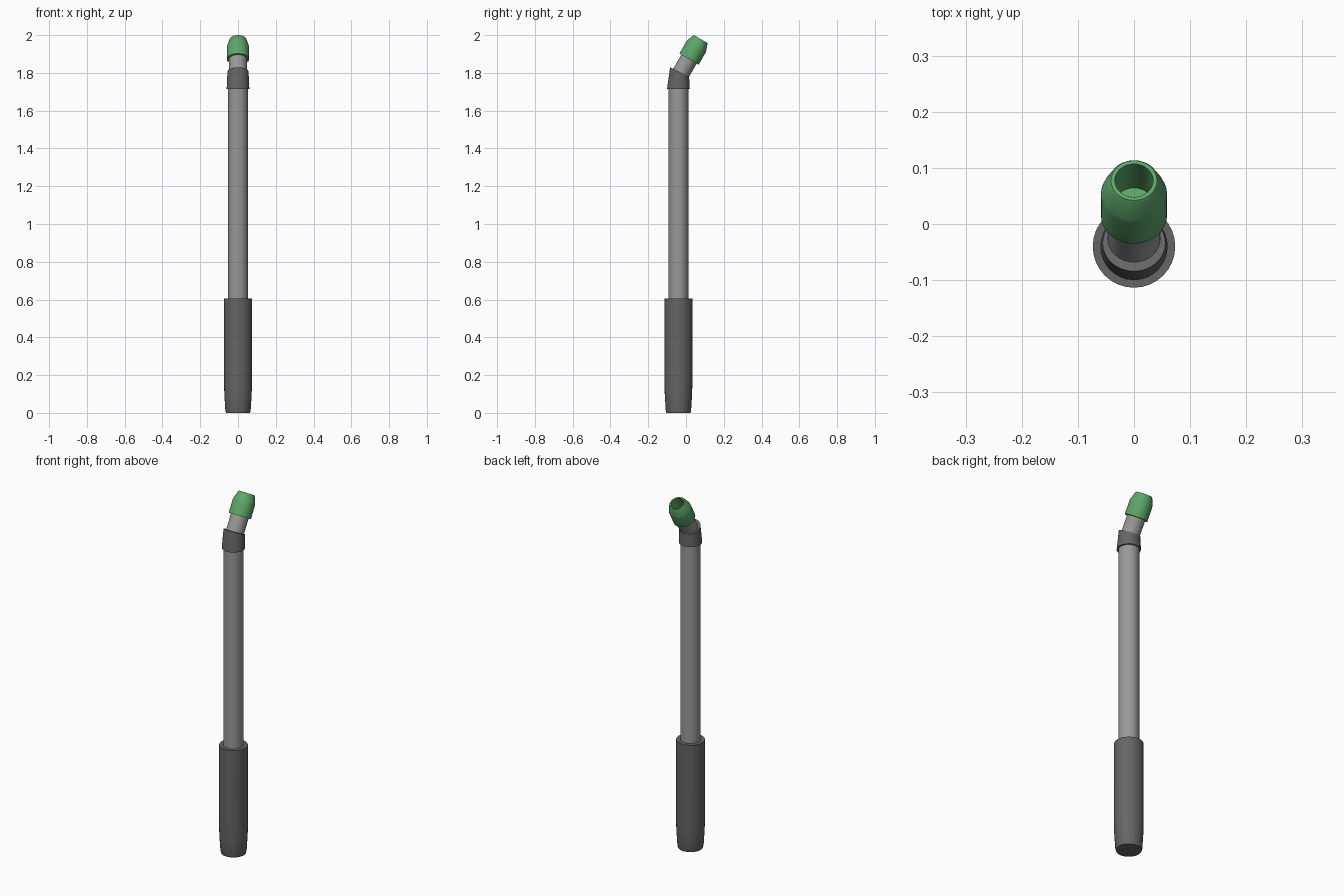
import bpy, bmesh
from math import radians, sin, cos, tau
from mathutils import Matrix, Vector

SEGMENTS = 32
AXIS_Y = -0.04      # axis of the upright tube
TILT = radians(30)  # lean of the spout towards the back

cube = bpy.data.objects.get("Cube")
if cube:
    bpy.data.objects.remove(cube)


def material(name, rgb):
    mat = bpy.data.materials.new(name)
    mat.use_nodes = True
    mat.diffuse_color = (*rgb, 1)
    mat.node_tree.nodes["Principled BSDF"].inputs["Base Color"].default_value = (*rgb, 1)
    return mat


def loft(name, rings, mat):
    """Skin round rings given as (radius, centre, tilt); radius 0 closes to a point."""
    bm = bmesh.new()
    loops = []
    for radius, centre, tilt in rings:
        turn = Matrix.Rotation(-tilt, 3, 'X')
        count = SEGMENTS if radius else 1
        loops.append([bm.verts.new(Vector(centre) + turn @ Vector(
            (radius * cos(tau * i / SEGMENTS), radius * sin(tau * i / SEGMENTS), 0)))
            for i in range(count)])
    for a, b in zip(loops, loops[1:]):
        for i in range(SEGMENTS):
            j = (i + 1) % SEGMENTS
            corners = [a[i % len(a)], a[j % len(a)], b[j % len(b)], b[i % len(b)]]
            bm.faces.new(list(dict.fromkeys(corners)))
    bmesh.ops.recalc_face_normals(bm, faces=bm.faces)
    mesh = bpy.data.meshes.new(name)
    bm.to_mesh(mesh)
    bm.free()
    mesh.materials.append(mat)
    obj = bpy.data.objects.new(name, mesh)
    bpy.context.collection.objects.link(obj)
    bpy.ops.object.select_all(action='DESELECT')
    obj.select_set(True)
    bpy.context.view_layer.objects.active = obj
    bpy.ops.object.shade_smooth_by_angle(angle=radians(25))
    return obj


def upright(profile):
    return [(r, (0, AXIS_Y, z), 0) for r, z in profile]


def leaning(profile):
    """Rings along the spout axis, measured from the bend."""
    return [(r, (0, AXIS_Y + d * sin(TILT), 1.776 + d * cos(TILT)), TILT)
            for r, d in profile]


dark = material("dark grey rubber", (0.13, 0.13, 0.13))
light = material("light grey metal", (0.32, 0.32, 0.32))
green = material("green plastic", (0.11, 0.38, 0.14))

# Handle grip with a tapered foot
loft("handle_grip", upright([(0, 0), (0.064, 0), (0.067, 0.012), (0.0725, 0.1),
                             (0.0735, 0.15), (0.0735, 0.606), (0, 0.606)]), dark)

# Long straight tube
loft("main_tube", upright([(0, 0.55), (0.052, 0.55), (0.052, 1.75), (0, 1.75)]), light)

# Collar at the bend, its upper rim tipped towards the spout
rim, rim_tilt = (0, -0.034, 1.805), radians(26)
loft("bend_collar", upright([(0, 1.716), (0.06, 1.716)])
     + [(0.056, rim, rim_tilt), (0, rim, rim_tilt)], dark)

# Short leaning pipe
loft("spout_pipe", leaning([(0, 0), (0.047, 0), (0.047, 0.13), (0, 0.13)]), light)

# Hollow tapered tip
loft("spout_tip", leaning([(0, 0.112), (0.059, 0.112), (0.059, 0.186), (0.057, 0.194),
                           (0.045, 0.229), (0.041, 0.235), (0.034, 0.235),
                           (0.034, 0.15), (0, 0.15)]), green)
